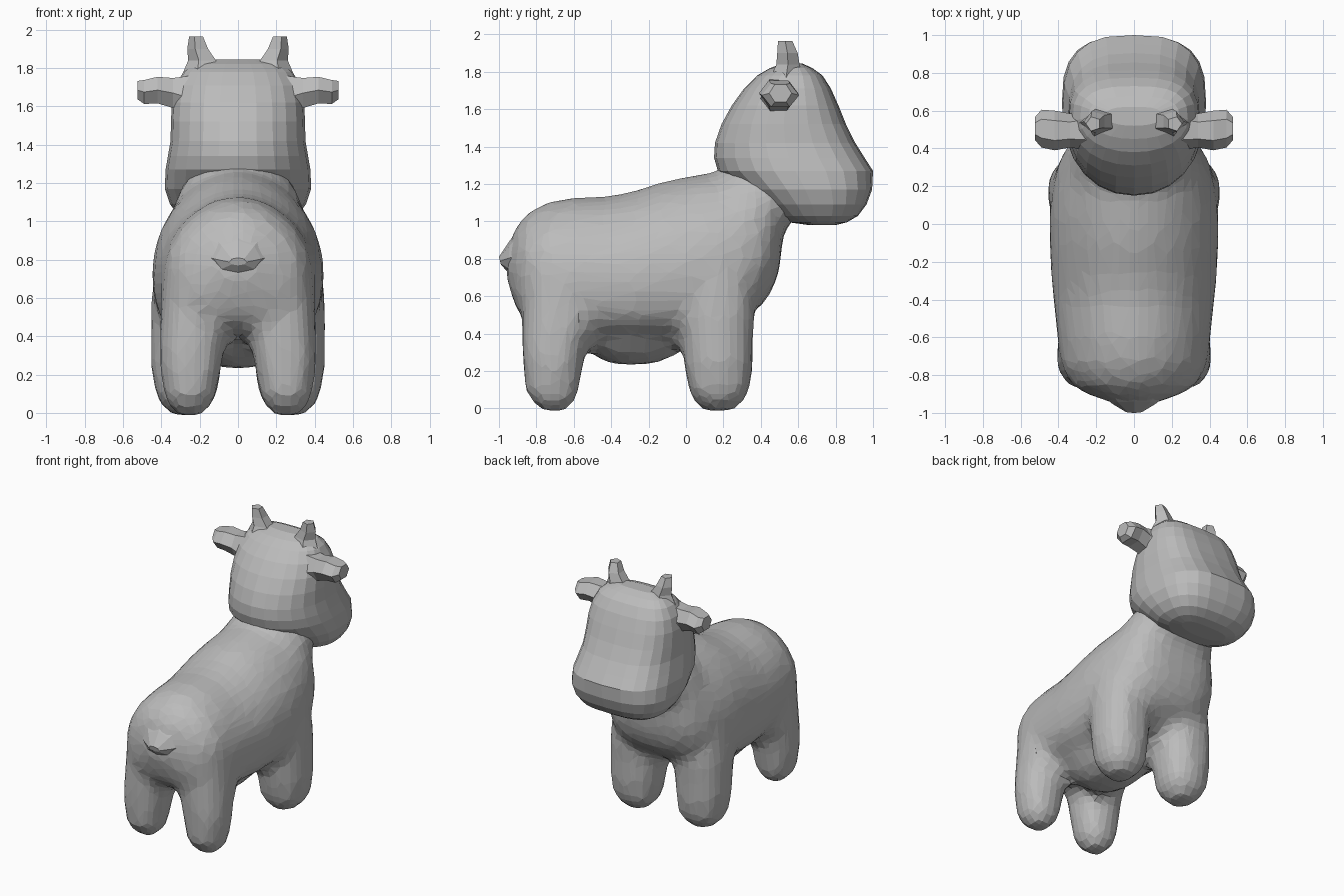
import bpy, bmesh, math
from mathutils import Vector

cube = bpy.data.objects.get("Cube")
if cube:
    bpy.data.objects.remove(cube)

grey = bpy.data.materials.new("soft_grey")
grey.use_nodes = True
COLOUR = (0.5, 0.5, 0.5, 1)
grey.diffuse_color = COLOUR
grey.node_tree.nodes["Principled BSDF"].inputs["Base Color"].default_value = COLOUR


def ring(centre, u, up, down, sides, low=2.0, high=2.0):
    """Superellipse section; low and high set the squareness of each half."""
    points = []
    for i in range(sides):
        a = math.tau * i / sides
        c, s = math.cos(a), math.sin(a)
        p, v = (2 / high, up) if s > 0 else (2 / low, down)
        points.append(Vector(centre)
                      + Vector(u) * math.copysign(abs(c) ** p, c)
                      + Vector(v) * abs(s) ** p)
    return points


def loft(name, *shells):
    """Skin each shell's sections with quads and close its ends."""
    bm = bmesh.new()
    for rings in shells:
        loops = [[bm.verts.new(p) for p in r] for r in rings]
        n = len(loops[0])
        for a, b in zip(loops, loops[1:]):
            for i in range(n):
                j = (i + 1) % n
                bm.faces.new((a[i], a[j], b[j], b[i]))
        bm.faces.new(loops[0])
        bm.faces.new(loops[-1])
    bmesh.ops.recalc_face_normals(bm, faces=bm.faces)
    mesh = bpy.data.meshes.new(name)
    bm.to_mesh(mesh)
    bm.free()
    mesh.materials.append(grey)
    obj = bpy.data.objects.new(name, mesh)
    bpy.context.collection.objects.link(obj)
    return obj


def level(z, x0, x1, y0, y1, sides, **shape):
    """Horizontal section filling a rectangle."""
    half = Vector((0, (y1 - y0) / 2, 0))
    return ring(((x0 + x1) / 2, (y0 + y1) / 2, z),
                ((x1 - x0) / 2, 0, 0), half, -half, sides, **shape)


def spine(yt, zt, yb, zb, w, sides=28, **shape):
    """Section across the body, tilted between its top and bottom points."""
    top, bottom = Vector((0, yt, zt)), Vector((0, yb, zb))
    middle = bottom.lerp(top, .43)
    return ring(middle, (w, 0, 0), top - middle, bottom - middle, sides, **shape)


# Trunk, from the rump to the neck: top y, z, bottom y, z, half width
TRUNK = [
    (-.955, .87, -.96, .70, .08), (-.91, .97, -.925, .58, .2),
    (-.85, 1.045, -.88, .48, .32), (-.74, 1.105, -.77, .42, .385),
    (-.60, 1.13, -.6, .38, .405), (-.42, 1.135, -.42, .355, .425),
    (-.27, 1.165, -.27, .345, .44), (-.12, 1.215, -.1, .35, .448),
    (0, 1.24, .08, .375, .45), (.06, 1.25, .27, .45, .435),
    (.1, 1.255, .43, .57, .405), (.13, 1.26, .49, .70, .375),
    (.155, 1.265, .512, .83, .35), (.18, 1.275, .515, .94, .33),
    (.32, 1.38, .62, 1.06, .27),
]
# Rounded underbelly: height, half width, back y, front y
BELLY = [(.235, .09, -.38, -.2), (.265, .16, -.47, -.09),
         (.32, .23, -.54, 0), (.42, .3, -.6, .06)]
# Legs: height, inner x, outer x, back y, front y
FRONT_LEG = [
    (-.015, .2, .33, .1, .24), (.02, .15, .39, .05, .3), (.1, .105, .435, .01, .345),
    (.25, .085, .457, -.013, .36), (.37, .075, .457, -.025, .36),
    (.5, .06, .457, -.05, .37), (.7, .05, .445, -.06, .36), (.9, .1, .36, 0, .28),
]
HIND_LEG = [
    (-.015, .19, .31, -.76, -.64), (.02, .15, .355, -.82, -.6), (.1, .11, .39, -.86, -.57),
    (.25, .085, .41, -.875, -.545), (.36, .065, .41, -.88, -.52),
    (.48, .03, .408, -.88, -.45), (.65, .03, .4, -.88, -.42), (.85, .1, .34, -.82, -.45),
]
legs = [[level(z, side * a, side * b, y0, y1, 16, low=2.4, high=2.4)
         for z, a, b, y0, y1 in rows]
        for side in (1, -1) for rows in (FRONT_LEG, HIND_LEG)]

# Trunk, belly and legs melt into one faceted body
body = loft("body_with_legs",
            [spine(*r, low=2.7, high=1.9) for r in TRUNK],
            [level(z, -w, w, y0, y1, 20, low=2.5, high=2.5) for z, w, y0, y1 in BELLY],
            *legs)
blend = body.modifiers.new("blend", "REMESH")
blend.mode = "VOXEL"
blend.voxel_size = .05
soften = body.modifiers.new("soften", "SMOOTH")
soften.factor = .5
soften.iterations = 3
facets = body.modifiers.new("facets", "DECIMATE")
facets.ratio = .45

# Short pointed tail, flush with the back
loft("tail", [spine(-.87, .99, -.88, .7, .2, 8),
              spine(-.94, .9, -.955, .73, .12, 8),
              spine(-1, .81, -.99, .77, .045, 8)])

# Head, from chin to crown: height, half width, back y, front y
HEAD = [
    (.98, .18, .66, .80), (.995, .25, .55, .86), (1.03, .31, .46, .92),
    (1.09, .355, .38, .965), (1.17, .382, .28, .995), (1.27, .378, .17, 1.0),
    (1.34, .366, .15, .955), (1.42, .352, .155, .905), (1.52, .35, .19, .855),
    (1.62, .345, .245, .815), (1.71, .325, .31, .775), (1.78, .285, .38, .73),
    (1.82, .24, .45, .675), (1.845, .15, .52, .62),
]
loft("head", [level(z, -w, w, y0, y1, 24, low=2.1, high=2.9)
              for z, w, y0, y1 in HEAD])

# Ears: x, centre z, half height, centre y, half depth
EAR = [(.24, 1.64, .14, .5, .11), (.34, 1.67, .09, .495, .09),
       (.42, 1.685, .08, .495, .105), (.49, 1.675, .072, .505, .1),
       (.525, 1.685, .055, .505, .06)]
# Horns, leaning outward: height, inner x, outer x, back y, front y
HORN = [(1.77, .07, .29, .45, .62), (1.84, .1, .26, .48, .61),
        (1.9, .145, .265, .485, .6), (1.965, .175, .255, .49, .57)]

for side, name in ((1, "left"), (-1, "right")):
    loft(f"{name}_ear", [ring((side * x, y, z), (0, d, 0), (0, 0, h), (0, 0, -h), 6)
                         for x, z, h, y, d in EAR])
    loft(f"{name}_horn", [level(z, side * a, side * b, y0, y1, 5)
                          for z, a, b, y0, y1 in HORN])
